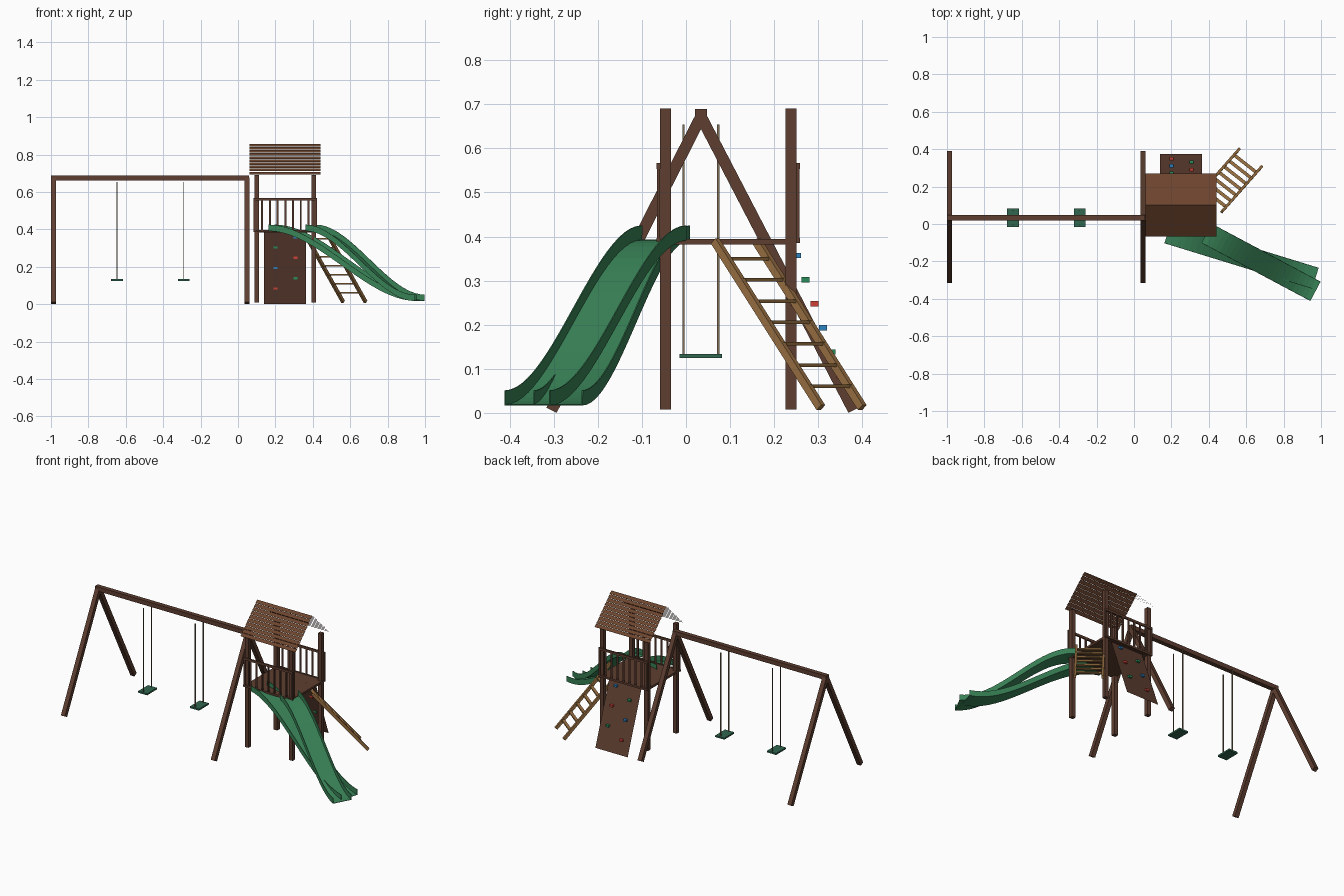
import bpy, bmesh, math
from mathutils import Vector, Matrix

if "Cube" in bpy.data.objects:
    bpy.data.objects.remove(bpy.data.objects["Cube"])


def mat(name, r, g, b):
    lin = [((c / 255 + 0.055) / 1.055) ** 2.4 for c in (r, g, b)]
    m = bpy.data.materials.new(name)
    m.diffuse_color = (*lin, 1)
    m.use_nodes = True
    m.node_tree.nodes["Principled BSDF"].inputs["Base Color"].default_value = m.diffuse_color
    return m


WOOD = mat("dark wood", 94, 62, 48)
ROOF = mat("roof wood", 108, 68, 46)
TAN = mat("ladder wood", 158, 116, 68)
GREEN = mat("slide green", 58, 132, 88)
SEAT = mat("seat green", 48, 102, 78)
ROPE = mat("rope", 128, 112, 88)
HOLD = {"red": mat("hold red", 205, 65, 55),
        "green": mat("hold green", 40, 140, 90),
        "blue": mat("hold blue", 45, 130, 190)}


def finish(bm, name, m):
    me = bpy.data.meshes.new(name)
    bm.to_mesh(me)
    bm.free()
    ob = bpy.data.objects.new(name, me)
    me.materials.append(m)
    bpy.context.collection.objects.link(ob)
    return ob


def box(name, lo, hi, m):
    lo, hi = Vector(lo), Vector(hi)
    bm = bmesh.new()
    bmesh.ops.create_cube(bm, size=1, matrix=Matrix.Translation((lo + hi) / 2)
                          @ Matrix.Diagonal((*(hi - lo), 1)))
    return finish(bm, name, m)


def bar(name, a, b, side, w, d, m):
    """Square bar from a to b; w is its width along the side vector, d its depth."""
    a, b = Vector(a), Vector(b)
    z = (b - a).normalized()
    x = Vector(side)
    x = (x - z * x.dot(z)).normalized()
    y = z.cross(x)
    rot = Matrix((x, y, z)).transposed().to_4x4()
    bm = bmesh.new()
    bmesh.ops.create_cube(bm, size=1, matrix=Matrix.Translation((a + b) / 2) @ rot
                          @ Matrix.Diagonal((w, d, (b - a).length, 1)))
    return finish(bm, name, m)


def quads(name, faces, m):
    bm = bmesh.new()
    for f in faces:
        bm.faces.new([bm.verts.new(p) for p in f])
    return finish(bm, name, m)


# swing frame: top beam and two A-frames
SY = 0.034
box("swing_beam", (-1, SY - 0.014, 0.662), (0.06, SY + 0.014, 0.689), WOOD)
for x in (-0.986, 0.047):
    for foot in (-0.305, 0.38):
        bar("swing_leg", (x, foot, 0.006), (x, SY, 0.672), (1, 0, 0), 0.027, 0.026, WOOD)

# swings
for x in (-0.647, -0.29):
    box("swing_seat", (x - 0.031, -0.015, 0.124), (x + 0.031, 0.082, 0.134), SEAT)
    for y in (-0.006, 0.073):
        box("swing_rope", (x - 0.0025, y - 0.0025, 0.13),
            (x + 0.0025, y + 0.0025, 0.654), ROPE)

# tower posts and deck
for x in (0.1, 0.405):
    for y in (-0.046, 0.238):
        box("tower_post", (x - 0.0125, y - 0.0125, 0.008),
            (x + 0.0125, y + 0.0125, 0.69), WOOD)
box("deck", (0.09, -0.056, 0.382), (0.418, 0.248, 0.395), WOOD)

# front and back railings
for y0, y1 in ((-0.067, -0.058), (0.25, 0.259)):
    box("top_rail", (0.083, y0, 0.553), (0.423, y1, 0.567), WOOD)
    box("bottom_rail", (0.083, y0, 0.385), (0.423, y1, 0.397), WOOD)
    for i in range(9):
        x = 0.088 + i * 0.33 / 8
        box("baluster", (x - 0.005, y0 + 0.001, 0.39),
            (x + 0.005, y1 - 0.001, 0.56), WOOD)

# roof: thin overlapping slats on both slopes
RY, N = 0.102, 10
faces = []
for s in (-1, 1):
    for i in range(N):
        y0, z0 = 0.166 * i / N, 0.86 - 0.166 * i / N
        y1, z1 = 0.166 * (i + 1) / N + 0.002, 0.86 - 0.166 * (i + 1) / N
        f = [(0.062, RY + s * y0, z0 - 0.003), (0.442, RY + s * y0, z0 - 0.003),
             (0.442, RY + s * y1, z1), (0.062, RY + s * y1, z1)]
        faces.append(f if s < 0 else f[::-1])
quads("roof_slats", faces, ROOF)


# two slides that cross: U channel swept along an S curve
def slide(name, start, end, width=0.114, wall=0.033, n=24):
    a, b = Vector((*start, 0)), Vector((*end, 0))
    side = Vector((0, 0, 1)).cross(b - a).normalized() * width / 2
    bm = bmesh.new()
    rows = []
    for i in range(n + 1):
        t = i / n
        z = 0.392 - 0.374 * t * t * (3 - 2 * t)
        p = a.lerp(b, t)
        rows.append([bm.verts.new(p + side * s + Vector((0, 0, z + h)))
                     for s, h in ((1, wall), (1, 0), (-1, 0), (-1, wall))])
    for r, q in zip(rows, rows[1:]):
        for j in range(3):
            bm.faces.new((r[j], r[j + 1], q[j + 1], q[j]))
    ob = finish(bm, name, GREEN)
    sol = ob.modifiers.new("thickness", 'SOLIDIFY')
    sol.thickness = 0.003
    sol.offset = 0


slide("left_slide", (0.18, -0.047), (0.97, -0.29))
slide("right_slide", (0.388, -0.05), (0.97, -0.36))

# ladder
tops = [Vector((0.35, 0.16, 0.39)), Vector((0.47, 0.066, 0.39))]
feet = [Vector((0.562, 0.4, 0.012)), Vector((0.682, 0.306, 0.012))]
across = tops[1] - tops[0]
for a, b in zip(tops, feet):
    bar("ladder_rail", a, b, across, 0.014, 0.018, TAN)
for i in range(7):
    t = (0.39 - (0.35 - i * 0.0483)) / 0.378
    bar("ladder_rung", tops[0].lerp(feet[0], t), tops[1].lerp(feet[1], t),
        (0, 0, 1), 0.008, 0.018, TAN)

# climbing wall with holds
top_y, foot_y, wz = 0.236, 0.374, 0.384
quads("climbing_wall", [[(0.14, top_y, wz), (0.363, top_y, wz),
                         (0.363, foot_y, 0.002), (0.14, foot_y, 0.002)][::-1]], WOOD)
for i, c in enumerate(("blue", "green", "red") * 2):
    z = 0.357 - i * 0.0547
    y = foot_y + (top_y - foot_y) * z / wz + 0.006
    x = 0.2 if i % 2 else 0.307
    box("climbing_hold", (x - 0.01, y - 0.009, z - 0.006),
        (x + 0.01, y + 0.009, z + 0.006), HOLD[c])
